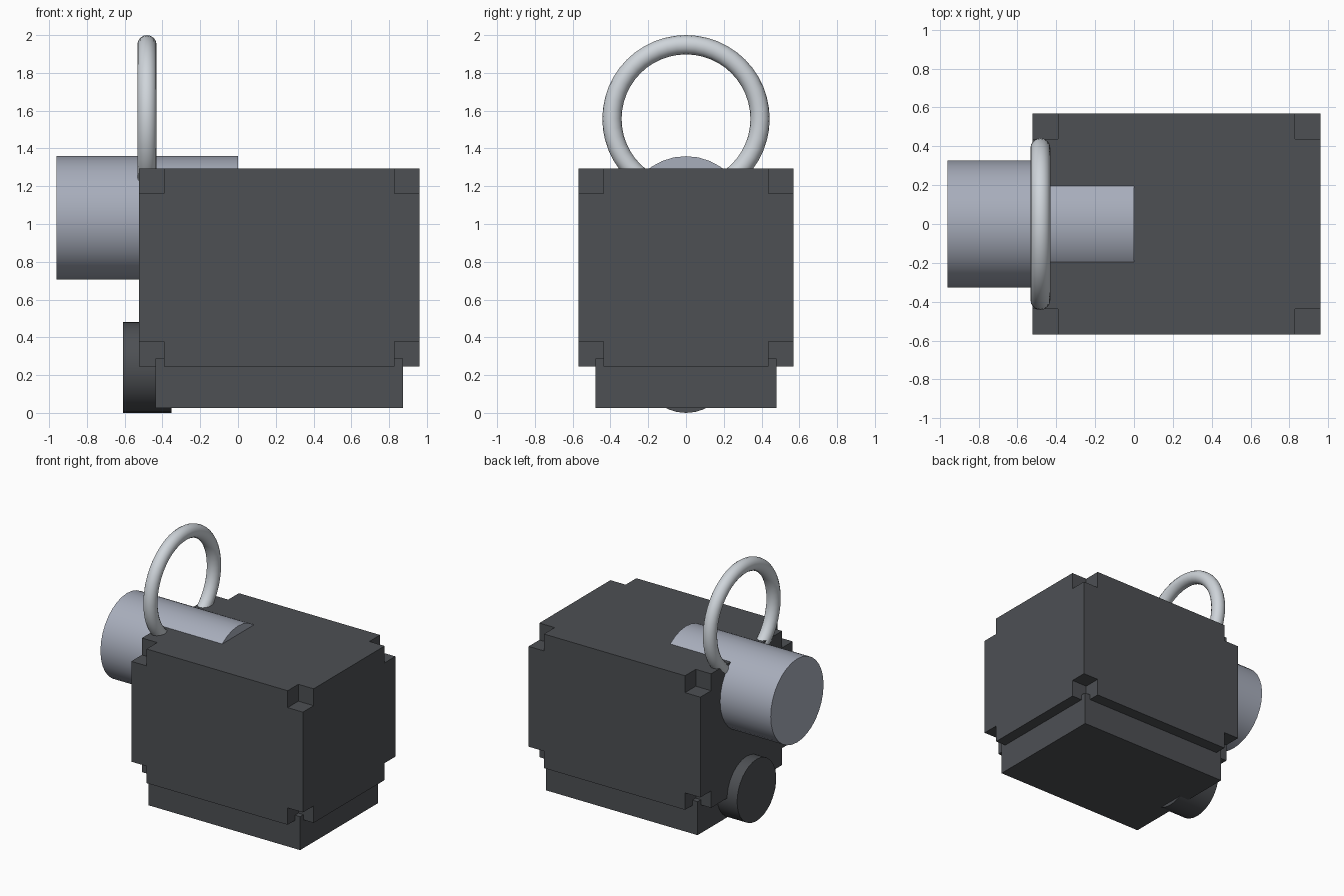
import bpy
import bmesh
import math
from itertools import product
from mathutils import Matrix, Vector

default = bpy.data.objects.get("Cube")
if default:
    bpy.data.objects.remove(default, do_unlink=True)


def make_material(name, rgb):
    mat = bpy.data.materials.new(name)
    mat.use_nodes = True
    mat.diffuse_color = (*rgb, 1)
    mat.node_tree.nodes["Principled BSDF"].inputs["Base Color"].default_value = (*rgb, 1)
    return mat


def add_box(bm, low, high):
    low, high = Vector(low), Vector(high)
    bmesh.ops.create_cube(bm, size=1, matrix=Matrix.Translation((low + high) / 2)
                          @ Matrix.Diagonal((*(high - low), 1)))


def finish(bm, name, mat):
    mesh = bpy.data.meshes.new(name)
    bm.to_mesh(mesh)
    bm.free()
    mesh.materials.append(mat)
    obj = bpy.data.objects.new(name, mesh)
    bpy.context.collection.objects.link(obj)
    return obj


def activate(obj):
    bpy.ops.object.select_all(action='DESELECT')
    obj.select_set(True)
    bpy.context.view_layer.objects.active = obj


def smooth(obj):
    activate(obj)
    bpy.ops.object.shade_smooth_by_angle(angle=math.radians(40))


def cylinder_x(name, x0, x1, z, radius, mat):
    """Capped cylinder lying along the x axis."""
    bpy.ops.mesh.primitive_cylinder_add(vertices=32, radius=radius, depth=x1 - x0,
                                        location=((x0 + x1) / 2, 0, z),
                                        rotation=(0, math.pi / 2, 0))
    obj = bpy.context.object
    obj.name = name
    obj.data.materials.append(mat)
    smooth(obj)


charcoal = make_material("charcoal", (0.075, 0.08, 0.088))
steel = make_material("blue grey steel", (0.39, 0.42, 0.50))
silver = make_material("light silver", (0.62, 0.66, 0.70))

# Main housing with a cubic notch cut from each corner
low, high, notch = (-0.523, -0.57, 0.246), (0.96, 0.57, 1.293), 0.132
bm = bmesh.new()
add_box(bm, low, high)
housing = finish(bm, "housing", charcoal)

bm = bmesh.new()
for corner in product(*zip(low, high)):
    inner = [c + notch if c == l else c - notch for c, l in zip(corner, low)]
    outer = [c - notch if c == l else c + notch for c, l in zip(corner, low)]
    add_box(bm, map_low := [min(p) for p in zip(inner, outer)],
            [max(p) for p in zip(inner, outer)])
cutter = finish(bm, "corner_cutter", charcoal)
cutter.hide_render = True

cut = housing.modifiers.new("corner_notches", 'BOOLEAN')
cut.operation = 'DIFFERENCE'
cut.solver = 'EXACT'
cut.object = cutter
activate(housing)
bpy.ops.object.modifier_apply(modifier=cut.name)
bpy.data.objects.remove(cutter, do_unlink=True)

# Base plinth, rising a little into the lower notches
bm = bmesh.new()
add_box(bm, (-0.436, -0.48, 0.026), (0.873, 0.48, 0.287))
finish(bm, "base", charcoal)

# Large drum through the top and the small port below it
cylinder_x("drum", -0.96, 0, 1.033, 0.326, steel)
cylinder_x("lower_port", -0.61, -0.352, 0.241, 0.241, charcoal)

# Lifting ring
bpy.ops.mesh.primitive_torus_add(major_radius=0.392, minor_radius=0.051,
                                 major_segments=48, minor_segments=16,
                                 location=(-0.482, 0, 1.557),
                                 rotation=(0, math.pi / 2, 0))
ring = bpy.context.object
ring.name = "lifting_ring"
ring.data.materials.append(silver)
smooth(ring)
